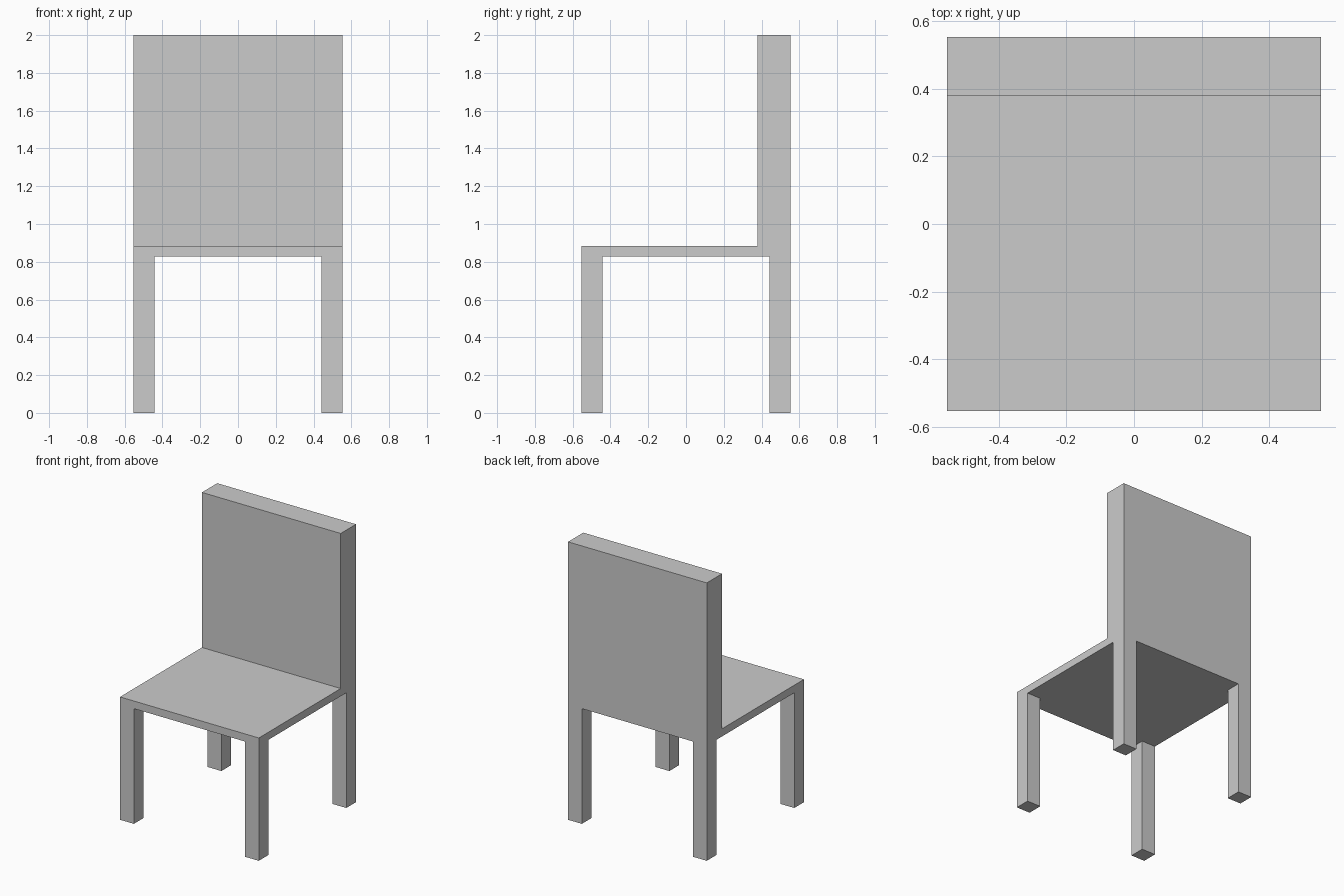
import bpy
import bmesh
from mathutils import Vector

if "Cube" in bpy.data.objects:
    bpy.data.objects.remove(bpy.data.objects["Cube"])

HALF = 0.5525       # half width and half depth of the chair
LEG = 0.11          # leg thickness
SEAT_BOTTOM, SEAT_TOP = 0.829, 0.884
BACK_FRONT = 0.379  # y of the backrest's front face
TOP = 2.0


def box(name, low, high):
    """Flat-shaded box between two opposite corners."""
    low, high = Vector(low), Vector(high)
    size = high - low
    bm = bmesh.new()
    bmesh.ops.create_cube(bm, size=1)
    bmesh.ops.scale(bm, vec=size, verts=bm.verts)
    mesh = bpy.data.meshes.new(name)
    bm.to_mesh(mesh)
    bm.free()
    obj = bpy.data.objects.new(name, mesh)
    obj.location = (low + high) / 2
    bpy.context.collection.objects.link(obj)
    return obj


# Seat slab and backrest
box("seat", (-HALF, -HALF, SEAT_BOTTOM), (HALF, HALF, SEAT_TOP))
box("backrest", (-HALF, BACK_FRONT, SEAT_TOP), (HALF, HALF, TOP))

# Four corner legs
for side, x in (("left", -HALF), ("right", HALF - LEG)):
    for end, y in (("front", -HALF), ("back", HALF - LEG)):
        box(f"{end}_{side}_leg", (x, y, 0), (x + LEG, y + LEG, SEAT_BOTTOM))
